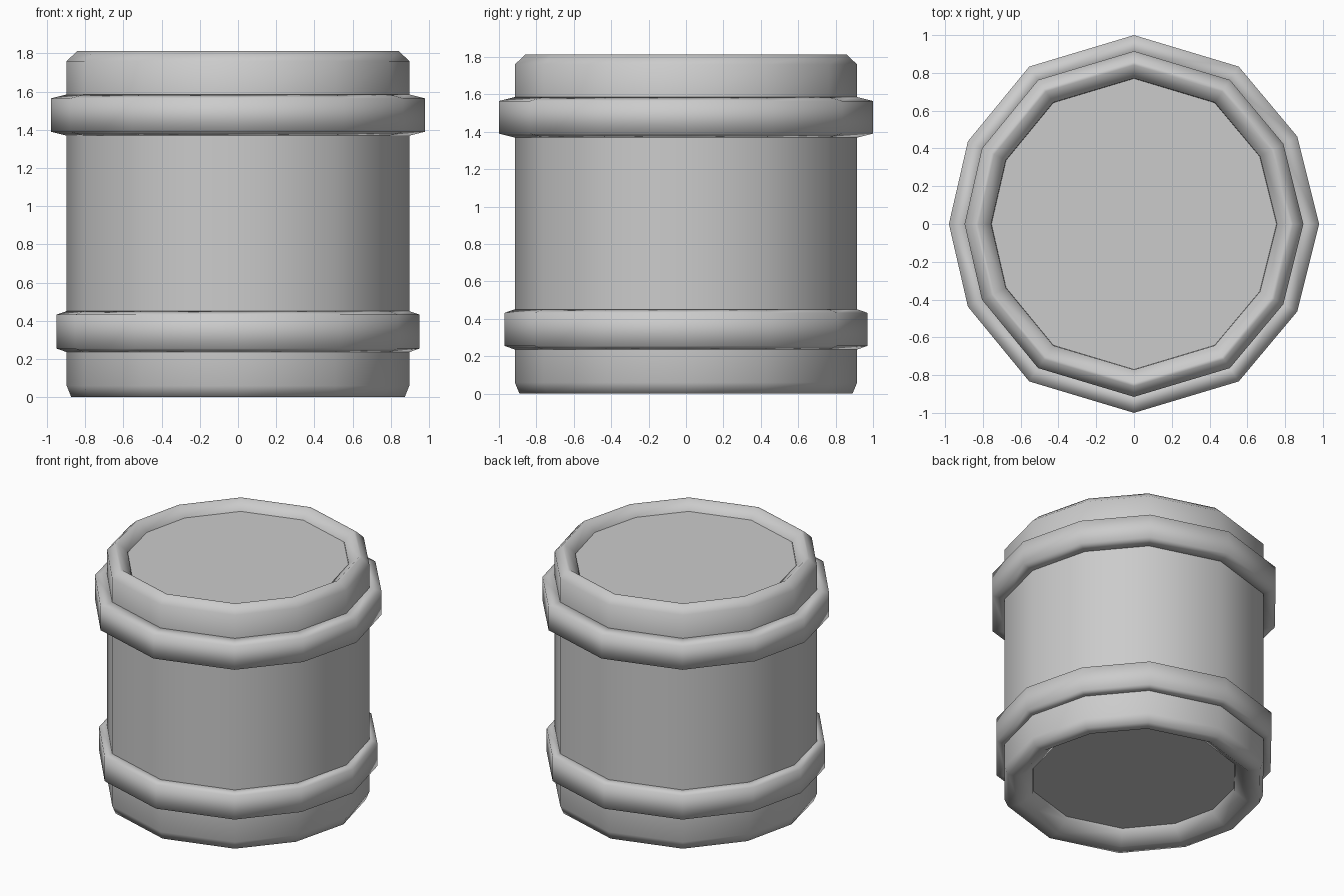
import bpy, bmesh

if "Cube" in bpy.data.objects:
    bpy.data.objects.remove(bpy.data.objects["Cube"])

# Slightly irregular 12-sided outline of the body wall (back half, mirrored to the front)
R = 0.896
half = [(0.896, 0), (0.79, 0.424), (0.507, 0.762), (0, 0.914),
        (-0.507, 0.762), (-0.804, 0.4), (-0.896, 0)]
outline = half + [(x, -y) for x, y in reversed(half[1:-1])]


def make_object(name, bm, smooth):
    bmesh.ops.recalc_face_normals(bm, faces=bm.faces[:])
    for f in bm.faces:
        f.smooth = smooth
    mesh = bpy.data.meshes.new(name)
    bm.to_mesh(mesh)
    bm.free()
    obj = bpy.data.objects.new(name, mesh)
    bpy.context.collection.objects.link(obj)
    return obj


def ring(bm, r, z):
    return [bm.verts.new((x * r / R, y * r / R, z)) for x, y in outline]


def loft(name, profile):
    """Sweep a closed (radius, height) profile round the outline."""
    bm = bmesh.new()
    rings = [ring(bm, r, z) for r, z in profile]
    n = len(outline)
    for a, b in zip(rings, rings[1:] + rings[:1]):
        for i in range(n):
            j = (i + 1) % n
            bm.faces.new((a[i], a[j], b[j], b[i]))
    return make_object(name, bm, True)


def panel(name, r, z0, z1):
    """Flat disc plate closing an end of the drum."""
    bm = bmesh.new()
    low, high = ring(bm, r, z0), ring(bm, r, z1)
    bm.faces.new(low)
    bm.faces.new(high)
    n = len(outline)
    for i in range(n):
        j = (i + 1) % n
        bm.faces.new((low[i], low[j], high[j], high[i]))
    return make_object(name, bm, False)


def band(name, r, z0, z1):
    """Raised hoop with steep bevels running into the wall."""
    e = 0.025
    return loft(name, [(0.88, z0), (r, z0 + e), (r, z1 - e), (0.88, z1)])


# Drum wall with rounded top and bottom rims
loft("drum_wall", [
    (0.69, 0.15), (0.70, 0.065), (0.79, 0), (0.873, 0), (0.897, 0.06),
    (0.897, 0.25), (0.897, 0.43), (0.897, 1.39), (0.897, 1.57), (0.897, 1.76),
    (0.842, 1.813), (0.825, 1.813), (0.757, 1.76), (0.75, 1.68)])

# Recessed end plates
panel("top_plate", 0.755, 1.69, 1.75)
panel("bottom_plate", 0.70, 0.09, 0.14)

# Hoops
band("upper_hoop", 0.98, 1.365, 1.59)
band("lower_hoop", 0.951, 0.23, 0.457)
